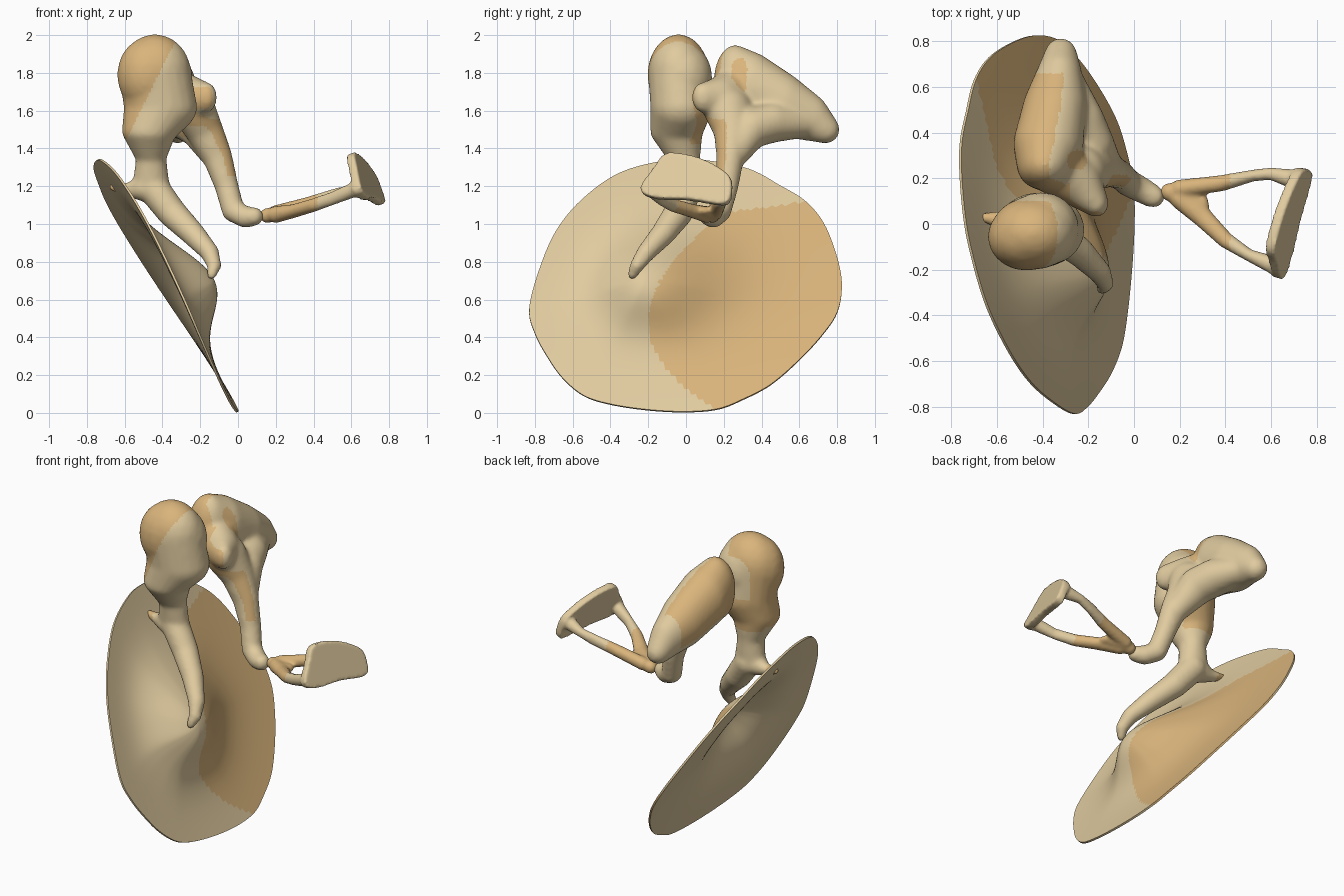
import bpy, bmesh, math
from mathutils import Vector, Matrix

if "Cube" in bpy.data.objects:
    bpy.data.objects.remove(bpy.data.objects["Cube"])


def material(name, rgb):
    m = bpy.data.materials.new(name)
    m.use_nodes = True
    m.diffuse_color = (*rgb, 1)
    m.node_tree.nodes["Principled BSDF"].inputs["Base Color"].default_value = (*rgb, 1)
    return m


BONE = material("pale bone", (0.75, 0.60, 0.35))
TAN = material("warm tan", (0.70, 0.46, 0.20))


def chain(bm, stations, steps=14):
    """Sweep of blended ellipsoids; a station is x, y, z and one or three radii."""
    full = [s if len(s) == 6 else s[:3] + (s[3],) * 3 for s in stations]
    for a, b in zip(full, full[1:]):
        for i in range(steps + 1):
            t = i / steps
            pos = Vector(a[:3]).lerp(Vector(b[:3]), t)
            rad = Vector(a[3:]).lerp(Vector(b[3:]), t)
            bmesh.ops.create_icosphere(bm, subdivisions=3, radius=1,
                                       matrix=Matrix.Translation(pos) @ Matrix.Diagonal((*rad, 1)))


def finish(obj, is_tan):
    """Apply modifiers, assign the two colours by rule, shade smooth."""
    bpy.context.view_layer.update()
    dg = bpy.context.evaluated_depsgraph_get()
    mesh = bpy.data.meshes.new_from_object(obj.evaluated_get(dg))
    obj.modifiers.clear()
    obj.data = mesh
    mesh.materials.clear()
    mesh.materials.append(BONE)
    mesh.materials.append(TAN)
    for p in mesh.polygons:
        p.material_index = int(is_tan(p.center, p.normal))
        p.use_smooth = True


def new_object(name, bm):
    mesh = bpy.data.meshes.new(name)
    bm.to_mesh(mesh)
    bm.free()
    obj = bpy.data.objects.new(name, mesh)
    bpy.context.collection.objects.link(obj)
    return obj


def bone(name, bm, is_tan, smooth, voxel):
    """Fuse the sweeps into one organic surface."""
    obj = new_object(name, bm)
    rm = obj.modifiers.new("fuse", 'REMESH')
    rm.mode = 'VOXEL'
    rm.voxel_size = voxel
    sm = obj.modifiers.new("soften", 'SMOOTH')
    sm.factor = 0.5
    sm.iterations = smooth
    finish(obj, is_tan)


def closed_curve(points, cuts):
    """Rounded closed outline through the points."""
    pts = [Vector(p) for p in points]
    out = []
    for i in range(len(pts)):
        a, b, c, d = (pts[(i + k) % len(pts)] for k in (-1, 0, 1, 2))
        for s in range(cuts):
            t = s / cuts
            out.append(b + (c - a) * (t / 2) + (a * 2 - b * 5 + c * 4 - d) * (t * t / 2)
                       + (b * 3 - a - c * 3 + d) * (t ** 3 / 2))
    return out


# Eardrum: rounded rim (y, z) drawn up to a blunt cone
rim = [(-.83, .55), (-.8, .42), (-.73, .29), (-.65, .18), (-.54, .09), (-.4, .045), (-.2, .015),
       (0, .005), (.17, .02), (.3, .07), (.45, .15), (.6, .28), (.72, .41), (.8, .53), (.825, .67),
       (.8, .82), (.73, 1.0), (.63, 1.12), (.5, 1.2), (.33, 1.29), (.1, 1.335), (-.1, 1.335),
       (-.35, 1.27), (-.55, 1.13), (-.69, .96), (-.78, .75)]
apex = Vector((-.21, .71))
outline = closed_curve(rim, 6)


def drum_point(p, t):
    y, z = apex.lerp(p, t)
    flat = -.55 * z - .04 * y - .14 * y * (z - .5)
    return (flat + .24 * math.exp(-(t / .38) ** 2), y, z)


bm = bmesh.new()
RINGS = 48
tip = bm.verts.new(drum_point(apex, 0))
prev = None
for r in range(1, RINGS + 1):
    ring = [bm.verts.new(drum_point(p, r / RINGS)) for p in outline]
    for i in range(len(ring)):
        j = (i + 1) % len(ring)
        if prev:
            bm.faces.new((prev[i], ring[i], ring[j], prev[j]))
        else:
            bm.faces.new((tip, ring[i], ring[j]))
    prev = ring
drum = new_object("eardrum", bm)
sol = drum.modifiers.new("thickness", 'SOLIDIFY')
sol.thickness = 0.012
sol.offset = 0


def drum_tan(c, n):
    bend = 1.2 if c.z > .47 else 1.75
    return n.x > 0 and c.z < 1.03 + .14 * c.y and c.y > -.2 + bend * (c.z - .47) ** 2


finish(drum, drum_tan)
bpy.context.view_layer.objects.active = drum
drum.select_set(True)
bpy.ops.object.shade_smooth_by_angle(angle=math.radians(50))
drum.select_set(False)

# Hammer bone: head, neck, side spur and handle
bm = bmesh.new()
chain(bm, [(-.47, -.055, 1.79, .17, .15, .2), (-.405, -.02, 1.77, .165, .16, .195)])
chain(bm, [(-.44, -.04, 1.8, .19, .16, .205), (-.41, -.025, 1.62, .195, .165, .15),
           (-.47, -.05, 1.49, .145, .14, .09), (-.46, -.01, 1.35, .08, .085, .06),
           (-.46, 0, 1.2, .1, .075, .07)])
chain(bm, [(-.5, 0, 1.19, .07), (-.57, .015, 1.18, .04), (-.665, .03, 1.195, .022)])
chain(bm, [(-.45, 0, 1.19, .085), (-.35, -.04, 1.06, .078), (-.24, -.12, .95, .065),
           (-.15, -.21, .85, .05), (-.125, -.26, .78, .038), (-.14, -.285, .73, .026)])


def hammer_tan(c, n):
    cap = c.z > 1.38 and c.y < .1 and c.x < -.34 - .5 * (1.95 - c.z)
    back = 1.42 < c.z < 1.64 and n.y > .5
    return cap or back or c.x < -.61


bone("hammer_bone", bm, hammer_tan, 8, .013)

# Anvil bone: body with short process, joint corner, web and long process
bm = bmesh.new()
chain(bm, [(-.39, .26, 1.75, .125, .115, .2), (-.375, .35, 1.72, .155, .14, .19),
           (-.345, .52, 1.63, .14, .12, .17), (-.325, .67, 1.56, .095, .09, .125),
           (-.32, .74, 1.5, .072, .075, .075)])
chain(bm, [(-.37, .27, 1.69, .14, .13, .15), (-.24, .18, 1.665, .1, .11, .115),
           (-.165, .09, 1.67, .055, .062, .08)])
chain(bm, [(-.3, .62, 1.535, .085, .08, .08), (-.25, .46, 1.54, .12, .1, .11),
           (-.2, .35, 1.51, .115, .1, .11), (-.13, .255, 1.38, .08, .085, .08)])
chain(bm, [(-.24, .22, 1.61, .12, .13, .12), (-.18, .245, 1.5, .1, .1, .1),
           (-.11, .235, 1.36, .08, .075, .08), (-.06, .215, 1.2, .064),
           (-.025, .18, 1.07, .062), (.04, .145, 1.035, .058), (.085, .12, 1.04, .052)])


def anvil_tan(c, n):
    side = n.x < .25 and n.z > -.4 and c.x < -.28 and .12 < c.y < .66
    strip = 1.25 < c.z < 1.56 and n.y < -.3 and n.x > .3
    joint = c.z > 1.52 and n.y < -.75
    spot = c.z > 1.6 and (c.x + .25) ** 2 + (c.y - .28) ** 2 < .002
    return side or strip or joint or spot


bone("anvil_bone", bm, anvil_tan, 16, .013)

# Stirrup bone: neck, two arms and a tilted D-shaped footplate
bm = bmesh.new()
chain(bm, [(.155, .14, 1.045, .04), (.22, .125, 1.055, .045, .055, .035),
           (.29, .08, 1.07, .04, .06, .026)])
chain(bm, [(.2, .155, 1.06, .04), (.38, .178, 1.11, .045, .036, .036),
           (.52, .212, 1.155, .03, .026, .036), (.6, .22, 1.18, .028), (.68, .2, 1.2, .04)])
chain(bm, [(.2, .11, 1.05, .045), (.3, .03, 1.07, .045, .045, .036),
           (.4, -.07, 1.1, .036), (.5, -.135, 1.135, .03, .026, .036), (.61, -.18, 1.18, .04)])
u = Vector((.22, .97, 0)).normalized()
v = Vector((-.34, 0, .94)).normalized()
w = u.cross(v).normalized()
plate = closed_curve([(-.245, -.06), (-.17, .06), (-.1, .14), (.07, .115), (.22, .03),
                      (.25, -.05), (.215, -.145), (.02, -.12), (-.17, -.11)], 4)
centre = Vector((.665, 0, 1.24))
low = bm.faces.new([bm.verts.new(centre + u * a + v * b - w * .024) for a, b in plate])
ext = bmesh.ops.extrude_face_region(bm, geom=[low], use_keep_orig=True)
bmesh.ops.translate(bm, vec=w * .048,
                    verts=[g for g in ext["geom"] if isinstance(g, bmesh.types.BMVert)])
bmesh.ops.recalc_face_normals(bm, faces=bm.faces[:])
bone("stirrup_bone", bm, lambda c, n: c.x < .42, 6, .01)
